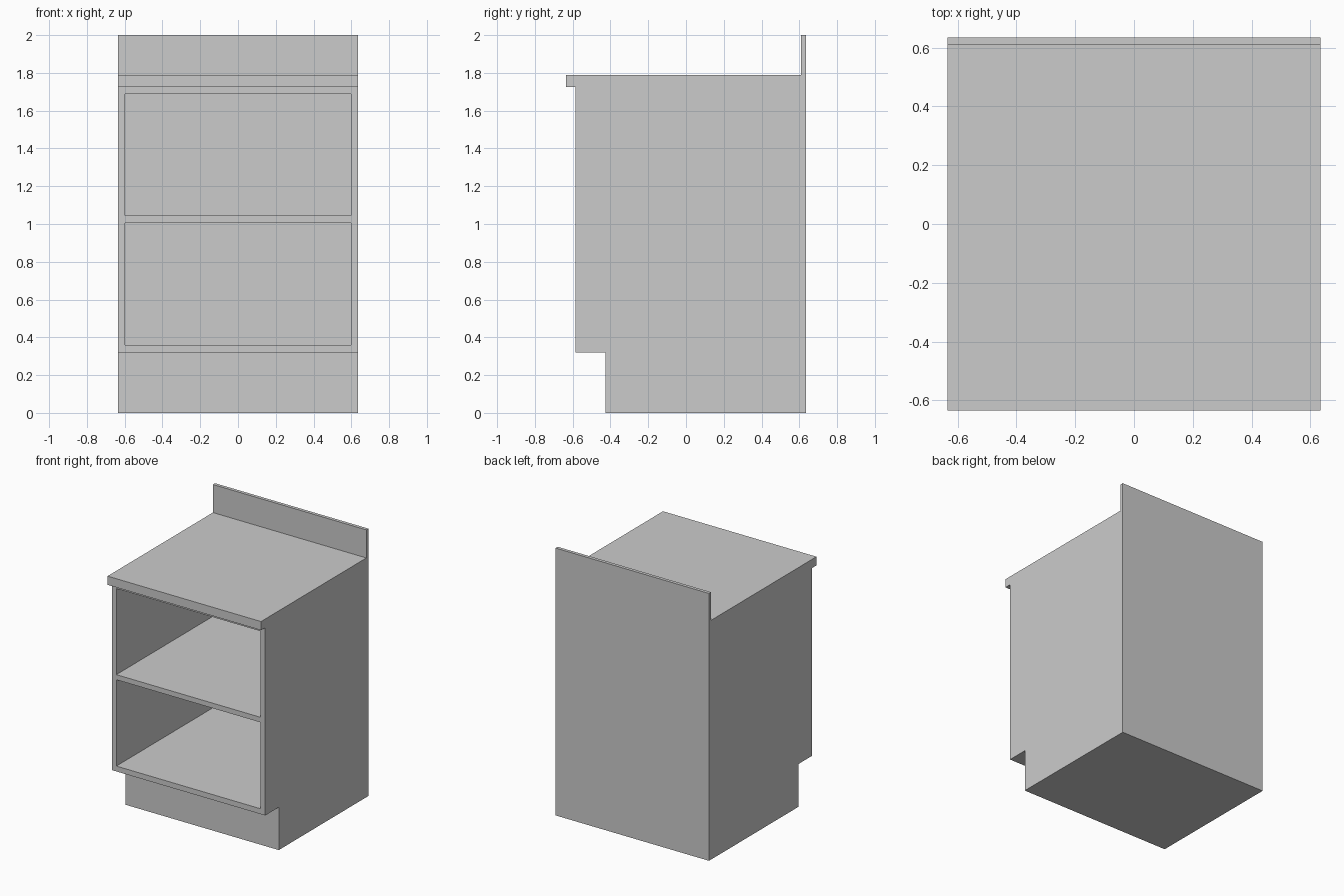
import bpy
import bmesh

if "Cube" in bpy.data.objects:
    bpy.data.objects.remove(bpy.data.objects["Cube"])

# Overall dimensions
W = 0.635            # half width and half depth
T = 0.038            # board thickness
FRONT = -0.585       # carcass front
KICK_FRONT = -0.425  # recessed plinth front
KICK_TOP = 0.32
CASE_TOP = 1.725
COUNTER_TOP = 1.79
INNER = W - T


def box(name, x, y, z):
    """Box from (min, max) ranges on each axis."""
    bm = bmesh.new()
    bmesh.ops.create_cube(bm, size=1)
    for v in bm.verts:
        v.co = [r[0] if c < 0 else r[1] for c, r in zip(v.co, (x, y, z))]
    mesh = bpy.data.meshes.new(name)
    bm.to_mesh(mesh)
    bm.free()
    obj = bpy.data.objects.new(name, mesh)
    bpy.context.collection.objects.link(obj)
    return obj


# Recessed plinth
box("plinth", (-W, W), (KICK_FRONT, W), (0, KICK_TOP))

# Side panels, mirrored across x
side = box("side_panels", (INNER, W), (FRONT, W), (KICK_TOP, CASE_TOP))
side.modifiers.new("Mirror", 'MIRROR')

# Back panel
box("back_panel", (-INNER, INNER), (INNER, W), (KICK_TOP, CASE_TOP))

# Floor, middle shelf and top board between the sides
for name, z0, z1 in (("floor_board", KICK_TOP, 0.36),
                     ("middle_shelf", 1.006, 1.044),
                     ("top_board", 1.688, CASE_TOP)):
    box(name, (-INNER, INNER), (FRONT, INNER), (z0, z1))

# Overhanging countertop and backsplash
box("countertop", (-W, W), (-W, W), (CASE_TOP, COUNTER_TOP))
box("backsplash", (-W, W), (0.61, W), (COUNTER_TOP, 2.0))
